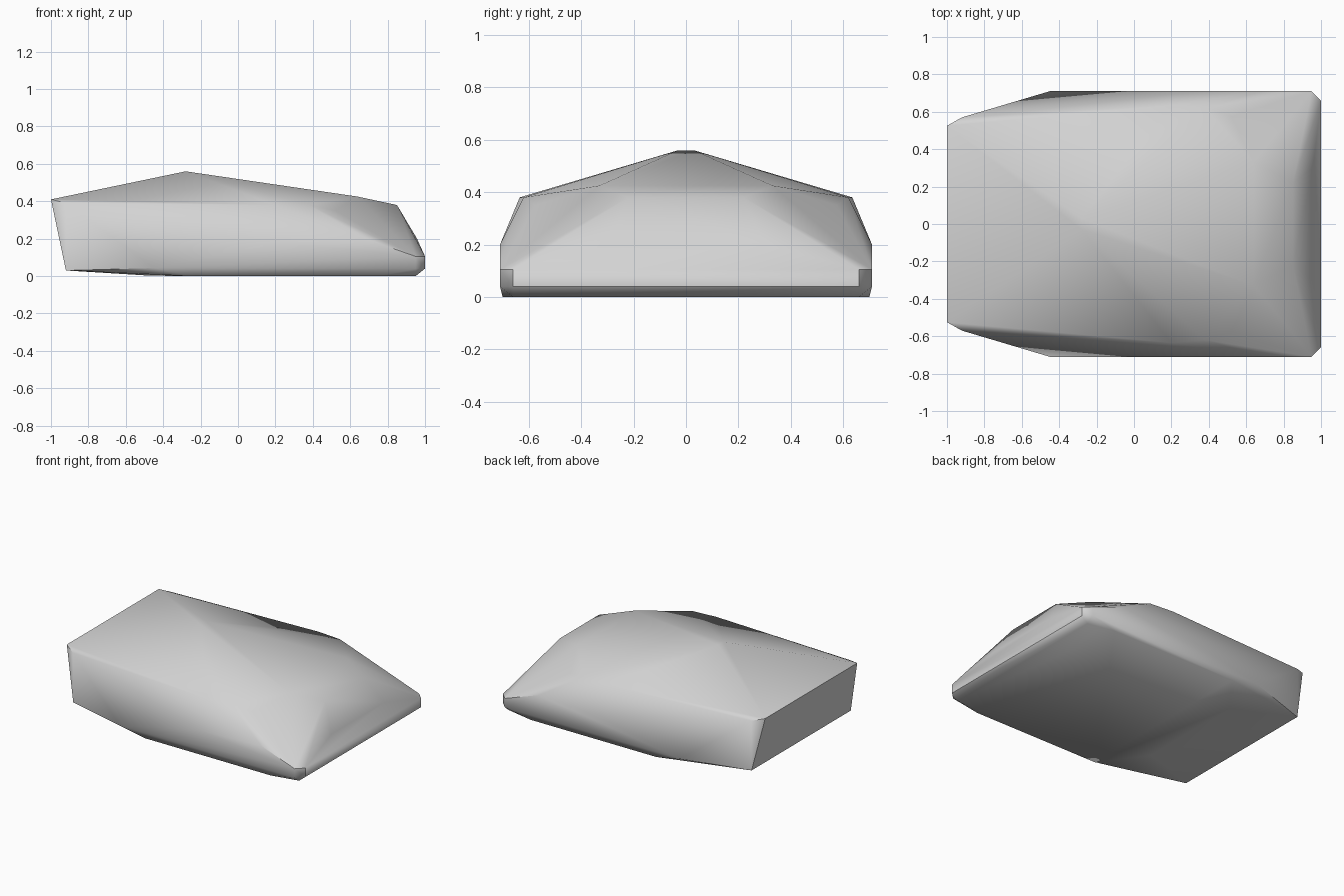
import bpy
import bmesh
import math

default_cube = bpy.data.objects.get("Cube")
if default_cube:
    bpy.data.objects.remove(default_cube, do_unlink=True)


def flat_material(name, value):
    """Create a plain grey material for viewport and render."""
    mat = bpy.data.materials.new(name)
    mat.use_nodes = True
    colour = (value, value, value, 1)
    mat.diffuse_color = colour
    shader = mat.node_tree.nodes["Principled BSDF"]
    shader.inputs["Base Color"].default_value = colour
    shader.inputs["Roughness"].default_value = 0.8
    return mat


def mirrored_hull(name, half_points, material, sharp_angle):
    """Wrap a faceted shell around points mirrored across the centre line."""
    bm = bmesh.new()
    for x, y, z in half_points:
        for side in (-1, 1):
            bm.verts.new((x, side * y, z))
    hull = bmesh.ops.convex_hull(bm, input=bm.verts)
    loose = [v for v in bm.verts if not v.link_faces]
    bmesh.ops.delete(bm, geom=loose, context="VERTS")
    bmesh.ops.dissolve_limit(bm, angle_limit=math.radians(0.5),
                             verts=bm.verts, edges=bm.edges)
    bmesh.ops.recalc_face_normals(bm, faces=bm.faces)
    mesh = bpy.data.meshes.new(name)
    bm.to_mesh(mesh)
    bm.free()
    mesh.materials.append(material)
    obj = bpy.data.objects.new(name, mesh)
    bpy.context.collection.objects.link(obj)
    bpy.ops.object.select_all(action="DESELECT")
    obj.select_set(True)
    bpy.context.view_layer.objects.active = obj
    bpy.ops.object.shade_smooth_by_angle(angle=math.radians(sharp_angle))
    return obj


# Peaked roof, from the overhanging end to the sloped nose
roof = [
    (-1, .525, .41),
    (-.92, .57, .39),
    (-.28, .03, .56),
    (.2, .635, .38),
    (.38, .62, .38),
    (.52, .575, .35),
    (.64, .33, .425),
    (.85, .22, .38),
]

# Slightly bulged nose panel and its chamfered corners
nose = [
    (.957, .3, .2),
    (1, .66, .105),
    (1, .66, .04),
    (.95, .71, .105),
    (.95, .71, .04),
]

# Side walls, tapering in towards the overhanging end
walls = [
    (-.92, .566, .03),
    (-.45, .71, .043),
    (.2, .71, .18),
    (.68, .71, .2),
]

# Underside, with a shallow rise towards the overhanging end
underside = [
    (-.48, .4, .003),
    (-.25, .7, 0),
    (.75, .7, 0),
    (.95, .66, 0),
]

grey = flat_material("light grey", 0.65)
mirrored_hull("faceted_shell", roof + nose + walls + underside, grey, 45)
